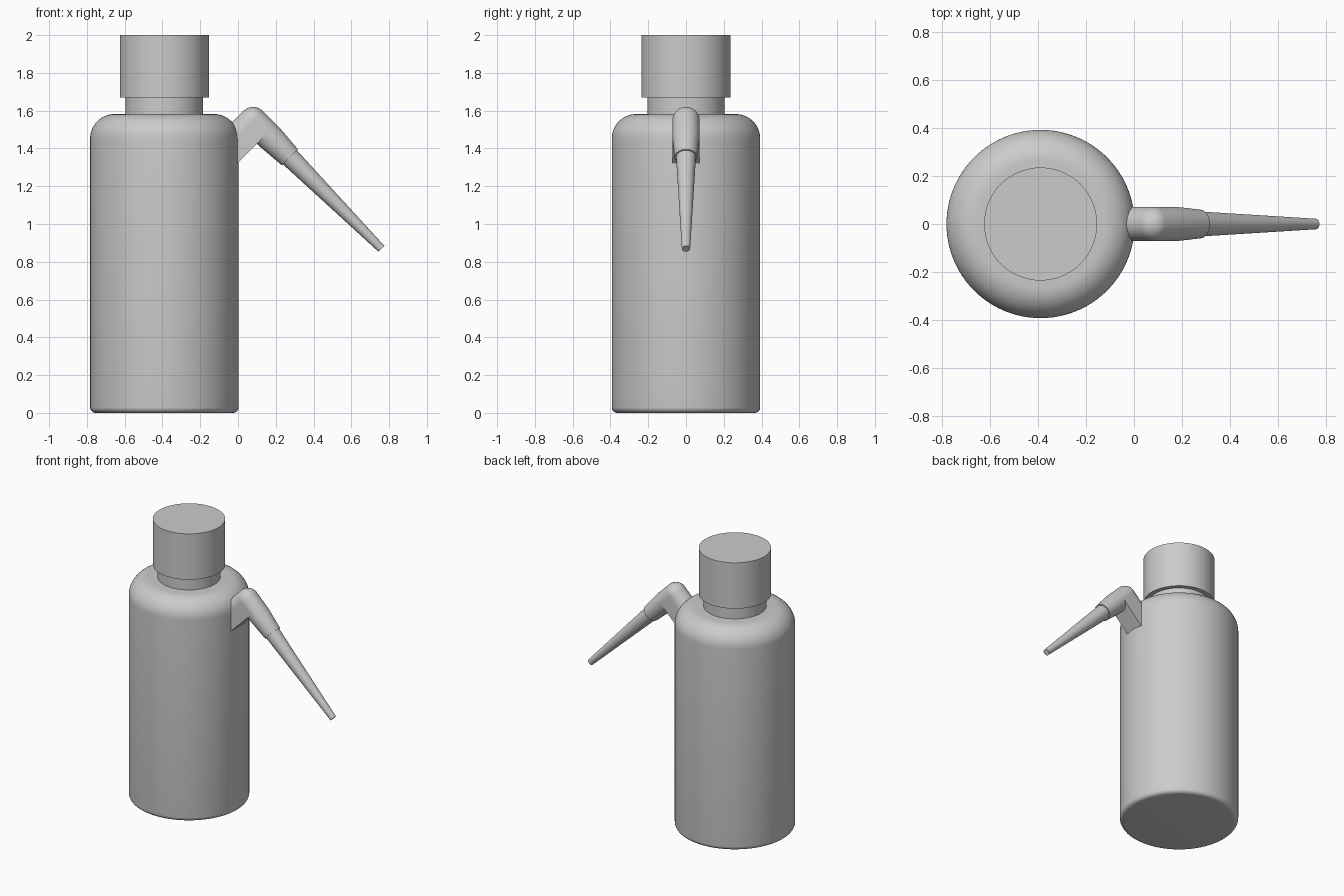
import bpy, bmesh, math
from mathutils import Matrix

cube = bpy.data.objects.get("Cube")
if cube:
    bpy.data.objects.remove(cube, do_unlink=True)

grey = bpy.data.materials.new("plain_grey")
grey.use_nodes = True
colour = (0.6, 0.6, 0.6, 1)
grey.diffuse_color = colour
grey.node_tree.nodes["Principled BSDF"].inputs["Base Color"].default_value = colour

BODY_X = -0.39
ELBOW = (0.08, 0, 1.548)
PIPE_R = 0.072


def finish(name, bm, location, tilt=0):
    """Turn a bmesh into a smooth-shaded object, tilted about y."""
    bmesh.ops.recalc_face_normals(bm, faces=bm.faces)
    bm.transform(Matrix.Rotation(math.radians(tilt), 4, 'Y'))
    mesh = bpy.data.meshes.new(name)
    bm.to_mesh(mesh)
    bm.free()
    mesh.materials.append(grey)
    obj = bpy.data.objects.new(name, mesh)
    obj.location = location
    bpy.context.collection.objects.link(obj)
    bpy.ops.object.select_all(action='DESELECT')
    obj.select_set(True)
    bpy.context.view_layer.objects.active = obj
    bpy.ops.object.shade_smooth_by_angle(angle=math.radians(35))
    return obj


def lathe(name, profile, location, tilt=0, sides=64):
    """Revolve (radius, height) points about local z and cap both ends."""
    bm = bmesh.new()
    rings = []
    for r, z in profile:
        angles = [math.tau * i / sides for i in range(sides)]
        rings.append([bm.verts.new((r * math.cos(a), r * math.sin(a), z)) for a in angles])
    for low, high in zip(rings, rings[1:]):
        for i in range(sides):
            j = (i + 1) % sides
            bm.faces.new((low[i], low[j], high[j], high[i]))
    bm.faces.new(rings[0])
    bm.faces.new(rings[-1])
    return finish(name, bm, location, tilt)


def fillet(r, z, radius, start, end, steps):
    """Arc of profile points around (r, z)."""
    span = [math.radians(start + (end - start) * i / steps) for i in range(steps + 1)]
    return [(r + radius * math.cos(a), z + radius * math.sin(a)) for a in span]


# Bottle body with rounded base and shoulder
body = fillet(0.363, 0.03, 0.03, -90, 0, 6) + fillet(0.263, 1.452, 0.13, 0, 90, 14)
lathe("bottle_body", body, (BODY_X, 0, 0), sides=96)

# Neck and screw cap
lathe("neck", [(0.205, 1.56), (0.205, 1.69)], (BODY_X, 0, 0))
lathe("cap", [(0.236, 1.67), (0.236, 2.0)], (BODY_X, 0, 0))

# Spout riser: arched on top, flat sides and underside
bm = bmesh.new()
arch = fillet(0, 0, PIPE_R, 90, 270, 24)
outline = arch + [(0.101, -PIPE_R), (0.101, PIPE_R)]
base = bm.faces.new([bm.verts.new((x, y, -0.25)) for x, y in outline])
top = bmesh.ops.extrude_face_region(bm, geom=[base])["geom"]
bmesh.ops.translate(bm, vec=(0, 0, 0.25),
                    verts=[v for v in top if isinstance(v, bmesh.types.BMVert)])
finish("spout_riser", bm, ELBOW, 45)

# Round elbow
bm = bmesh.new()
bmesh.ops.create_uvsphere(bm, u_segments=48, v_segments=24, radius=PIPE_R)
finish("spout_elbow", bm, ELBOW, 135)

# Downward sleeve and tapered nozzle
lathe("spout_sleeve", [(PIPE_R, 0), (PIPE_R, 0.13), (0.06, 0.276)], ELBOW, 135, 48)
lathe("nozzle", [(0.053, 0.26), (0.022, 0.96)], ELBOW, 135, 48)
